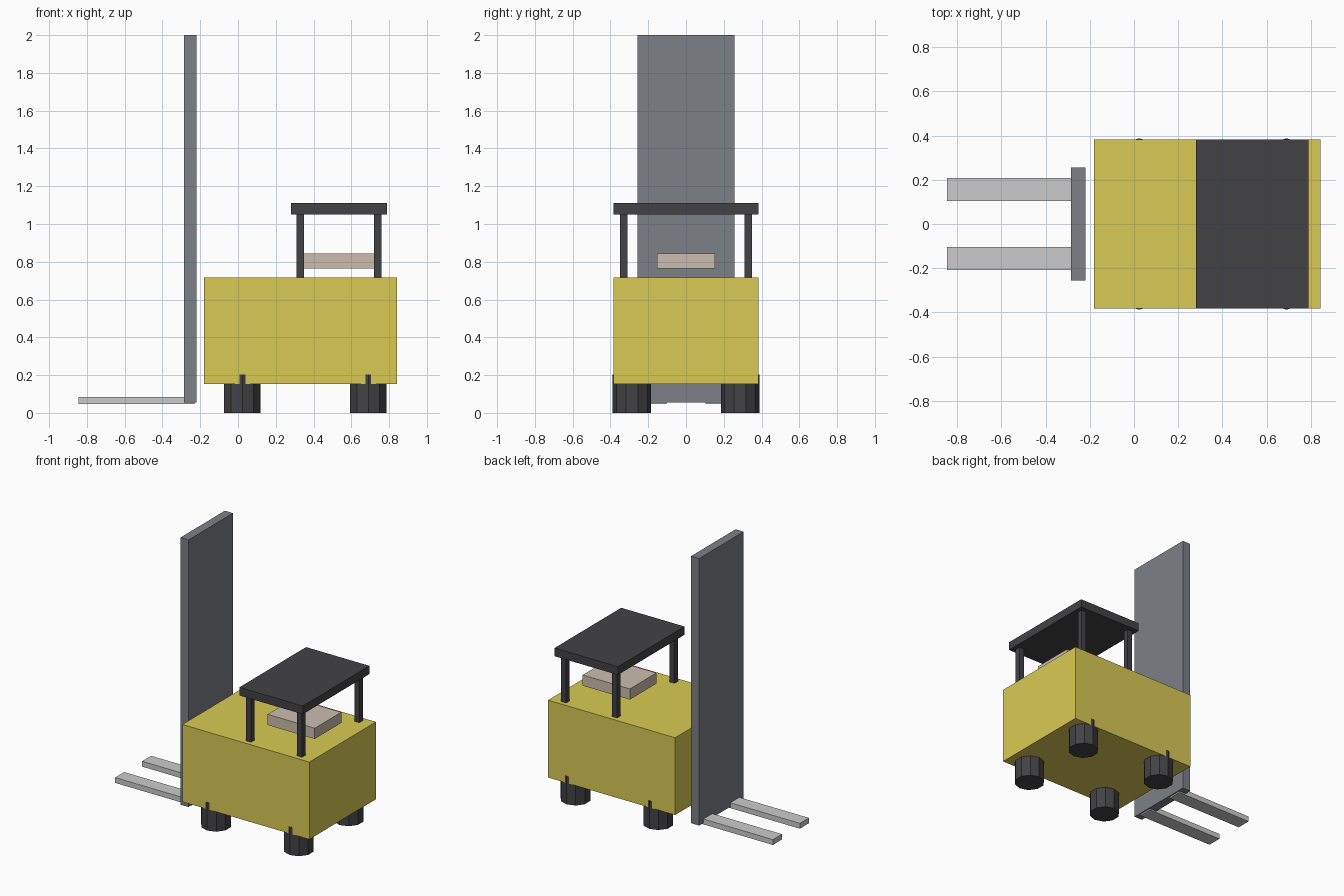
import bpy

if "Cube" in bpy.data.objects:
    bpy.data.objects.remove(bpy.data.objects["Cube"])


def material(name, rgb):
    m = bpy.data.materials.new(name)
    m.diffuse_color = (*rgb, 1)
    m.use_nodes = True
    m.node_tree.nodes["Principled BSDF"].inputs["Base Color"].default_value = m.diffuse_color
    return m


YELLOW = material("yellow_paint", (0.70, 0.59, 0.09))
DARK = material("dark_rubber", (0.055, 0.055, 0.06))
STEEL = material("mast_steel", (0.20, 0.215, 0.24))
LIGHT = material("fork_steel", (0.52, 0.52, 0.54))
TAN = material("seat_fabric", (0.60, 0.51, 0.42))


def box(name, x, y, z, mat):
    """Box from (min, max) ranges on each axis."""
    bpy.ops.mesh.primitive_cube_add(size=1, location=[sum(r) / 2 for r in (x, y, z)])
    ob = bpy.context.object
    ob.name = name
    ob.scale = [r[1] - r[0] for r in (x, y, z)]
    bpy.ops.object.transform_apply(location=False, rotation=False, scale=True)
    ob.data.materials.append(mat)
    return ob


# Body, seat and overhead guard
box("body", (-0.18, 0.843), (-0.383, 0.383), (0.153, 0.716), YELLOW)
box("seat", (0.345, 0.725), (-0.153, 0.153), (0.765, 0.843), TAN)
box("guard_roof", (0.28, 0.79), (-0.383, 0.383), (1.05, 1.11), DARK)

# Lifting mast
box("mast", (-0.285, -0.22), (-0.256, 0.256), (0.056, 2.0), STEEL)

for side, label in ((-1, "right"), (1, "left")):
    # Forks
    box("fork_" + label, (-0.845, -0.23), sorted((side * 0.103, side * 0.207)),
        (0.046, 0.085), LIGHT)
    # Guard posts
    for cx, end in ((0.33, "front"), (0.74, "rear")):
        box(f"guard_post_{end}_{label}", (cx - 0.02, cx + 0.02),
            (side * 0.33 - 0.02, side * 0.33 + 0.02), (0.716, 1.05), DARK)
    # Ten-sided upright wheels
    for cx, end in ((0.023, "front"), (0.69, "rear")):
        bpy.ops.mesh.primitive_cylinder_add(vertices=10, radius=0.102, depth=0.204,
                                            location=(cx, side * 0.286, 0.102))
        wheel = bpy.context.object
        wheel.name = f"wheel_{end}_{label}"
        wheel.data.materials.append(DARK)
